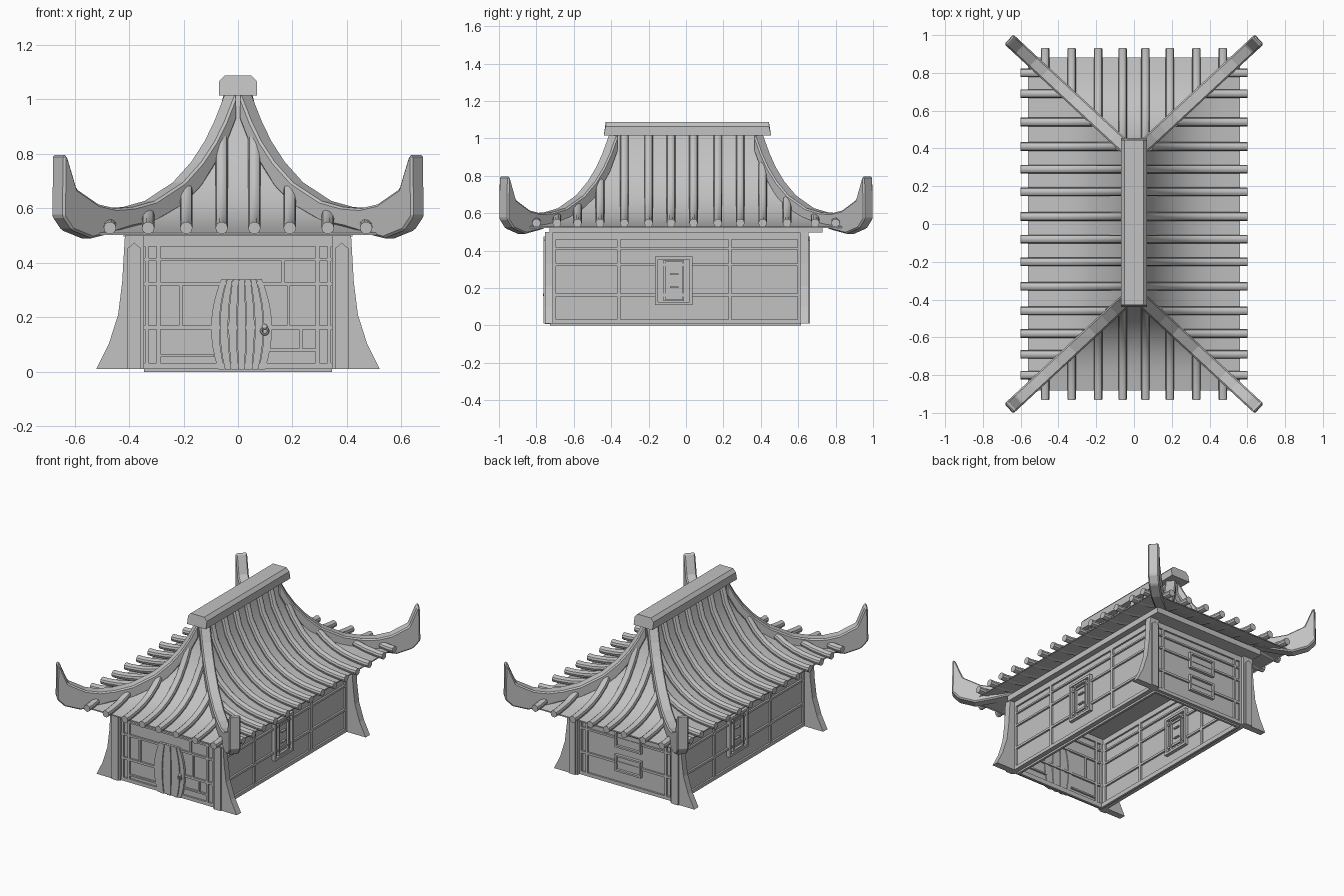
import bpy
import bmesh
from math import pi
from mathutils import Vector, Matrix

default_cube = bpy.data.objects.get("Cube")
if default_cube:
    bpy.data.objects.remove(default_cube, do_unlink=True)

stone_grey = bpy.data.materials.new("stone_grey")
stone_grey.use_nodes = True
GREY = (0.54, 0.54, 0.54, 1)
stone_grey.diffuse_color = GREY
stone_grey.node_tree.nodes["Principled BSDF"].inputs["Base Color"].default_value = GREY

X, Y, Z = Vector((1, 0, 0)), Vector((0, 1, 0)), Vector((0, 0, 1))


def finish(name, bm, smooth=False, bevel=0):
    """Turn a bmesh into a named object with the shared material."""
    bmesh.ops.recalc_face_normals(bm, faces=bm.faces)
    mesh = bpy.data.meshes.new(name)
    bm.to_mesh(mesh)
    bm.free()
    mesh.materials.append(stone_grey)
    obj = bpy.data.objects.new(name, mesh)
    bpy.context.collection.objects.link(obj)
    if bevel:
        mod = obj.modifiers.new("soft_edges", "BEVEL")
        mod.width, mod.segments, mod.limit_method = bevel, 1, "ANGLE"
    if smooth:
        shade(obj)


def select_only(obj):
    bpy.ops.object.select_all(action="DESELECT")
    obj.select_set(True)
    bpy.context.view_layer.objects.active = obj


def shade(obj):
    select_only(obj)
    bpy.ops.object.shade_smooth_by_angle(angle=pi / 5)


def add_box(bm, lo, hi):
    lo, hi = Vector(lo), Vector(hi)
    matrix = Matrix.Translation((lo + hi) / 2) @ Matrix.Diagonal((*(hi - lo), 1))
    bmesh.ops.create_cube(bm, size=1, matrix=matrix)


def add_prism(bm, points, origin, u, v, depth):
    """Extrude a profile drawn in the u, v plane, from origin along depth."""
    verts = [bm.verts.new(origin + u * a + v * b) for a, b in points]
    face = bm.faces.new(verts)
    moved = bmesh.ops.extrude_face_region(bm, geom=[face], use_keep_orig=True)
    bmesh.ops.translate(bm, vec=depth, verts=[e for e in moved["geom"] if isinstance(e, bmesh.types.BMVert)])


def add_bar(bm, along, a0, a1, z0, z1, plane, t):
    """Bar centred on a wall plane that runs along x or y."""
    if along == "x":
        add_box(bm, (a0, plane - t, z0), (a1, plane + t, z1))
    else:
        add_box(bm, (plane - t, a0, z0), (plane + t, a1, z1))


def add_frame(bm, along, a0, a1, z0, z1, plane, w, t):
    """Rectangular frame of bars lying in a wall plane."""
    for bar in ((a0, a1, z0, z0 + w), (a0, a1, z1 - w, z1),
                (a0, a0 + w, z0, z1), (a1 - w, a1, z0, z1)):
        add_bar(bm, along, *bar, plane, t)


# Wall panels, open underneath
WX, FRONT, BACK, TOP = 0.364, -0.728, 0.62, 0.5
walls = bmesh.new()
for plane in (FRONT, BACK):
    add_bar(walls, "x", -WX, WX, 0.01, TOP, plane, 0.004)
for plane in (-WX, WX):
    add_bar(walls, "y", FRONT, BACK, 0.01, TOP, plane, 0.004)
finish("wall_panels", walls)

# Inset sill touching the ground
sill = bmesh.new()
for plane in (-0.718, 0.608):
    add_bar(sill, "x", -0.345, 0.345, 0, 0.03, plane, 0.008)
for plane in (-0.337, 0.337):
    add_bar(sill, "y", -0.718, 0.608, 0, 0.03, plane, 0.008)
finish("ground_sill", sill)

# Timber rails and posts showing on both faces of each wall
timber = bmesh.new()
for z0, z1 in ((0.01, 0.033), (0.155, 0.17), (0.317, 0.33), (0.407, 0.418), (0.46, TOP)):
    for plane in (FRONT, BACK):
        add_bar(timber, "x", -0.345, 0.345, z0, z1, plane, 0.016)
    for plane in (-WX, WX):
        add_bar(timber, "y", FRONT, BACK, z0, z1, plane, 0.016)
for side in (-1, 1):
    for y in (-0.704, -0.36, 0.235, 0.604):
        add_bar(timber, "y", y - 0.009, y + 0.009, 0.01, TOP, side * WX, 0.016)
    for plane in (FRONT, BACK):
        for x in (0.292, 0.335):
            add_bar(timber, "x", side * x - 0.007, side * x + 0.007, 0.01, TOP, plane, 0.016)
finish("wall_timbers", timber)

# Front wall block seams
seams = bmesh.new()
for x, z0, z1 in ((0.165, 0.33, 0.41), (-0.21, 0.17, 0.32), (0.185, 0.17, 0.32), (0.23, 0.08, 0.16)):
    add_bar(seams, "x", x - 0.006, x + 0.006, z0, z1, FRONT, 0.016)
for x0, x1, z in ((-0.29, -0.09, 0.06), (0.11, 0.29, 0.08)):
    add_bar(seams, "x", x0, x1, z - 0.005, z + 0.005, FRONT, 0.016)
finish("front_block_seams", seams)

# Back wall raised panels
panels = bmesh.new()
for z in (0.16, 0.32):
    add_frame(panels, "x", -0.115, 0.08, z - 0.055, z + 0.055, BACK, 0.012, 0.024)
    add_bar(panels, "x", -0.1, 0.065, z - 0.04, z + 0.04, BACK, 0.012)
finish("back_panels", panels)

# Side windows with lattice, the right one set a little further back
windows = bmesh.new()
for plane, y in ((-WX, -0.005), (WX, -0.065)):
    add_frame(windows, "y", y - 0.1, y + 0.1, 0.11, 0.37, plane, 0.016, 0.027)
    add_frame(windows, "y", y - 0.055, y + 0.055, 0.13, 0.35, plane, 0.01, 0.024)
    add_bar(windows, "y", y - 0.084, y + 0.084, 0.12, 0.36, plane, 0.008)
    for z in (0.2, 0.27):
        add_bar(windows, "y", y - 0.02, y + 0.025, z, z + 0.008, plane, 0.022)
finish("side_windows", windows)

# Barrel-shaped plank door
DOOR_X, PLANKS, STEPS = 0.013, 7, 8


def door_half(z):
    return 0.113 - 0.032 * ((z - 0.16) / 0.165) ** 2


heights = [0.008 + 0.332 * i / STEPS for i in range(STEPS + 1)]
door = bmesh.new()
for p in range(PLANKS):
    a, b = 2 * p / PLANKS - 0.99, 2 * (p + 1) / PLANKS - 1.01
    outline = [(a * door_half(z), z) for z in heights] + [(b * door_half(z), z) for z in reversed(heights)]
    add_prism(door, outline, X * DOOR_X + Y * (FRONT - 0.02 - 0.005 * (p % 2)), X, Z, Y * 0.03)
finish("door_planks", door)
bpy.ops.mesh.primitive_torus_add(location=(0.098, -0.758, 0.15), rotation=(pi / 2, 0, 0), major_radius=0.013,
                                 minor_radius=0.004, major_segments=16, minor_segments=6)
ring = bpy.context.object
ring.name = "door_ring"
ring.data.materials.append(stone_grey)
bpy.ops.mesh.primitive_uv_sphere_add(segments=12, ring_count=8, radius=0.01, location=(0.098, -0.756, 0.165))
knob = bpy.context.object
knob.name = "door_knob"
knob.data.materials.append(stone_grey)

# Flared corner buttresses with a round-topped facing strip
FLARE = [(0.345, 0.01), (0.52, 0.01), (0.475, 0.1), (0.44, 0.21), (0.425, 0.33), (0.415, TOP), (0.345, TOP)]
STRIP = [(0.357, 0.01), (0.405, 0.01), (0.405, 0.455), (0.393, 0.463), (0.381, 0.475), (0.369, 0.463), (0.357, 0.455)]
for tag, y0, face in (("front", -0.755, -0.763), ("back", 0.61, 0.643)):
    for side, s in (("left", 1), ("right", -1)):
        bm = bmesh.new()
        add_prism(bm, FLARE, Y * y0, X * s, Z, Y * 0.045)
        add_prism(bm, STRIP, Y * face, X * s, Z, Y * 0.02)
        finish(f"{tag}_{side}_buttress", bm)

# Roof: four slopes following one curved profile, end slopes sagging slightly
PROFILE = [(0.025, 1.02), (0.06, 0.88), (0.12, 0.77), (0.19, 0.68), (0.26, 0.62),
           (0.33, 0.58), (0.4, 0.555), (0.47, 0.54), (0.56, 0.53)]
SAG = 0.02


def hip_y(x):
    return 0.41 + 0.926 * (x - 0.05)


def hip_x(y):
    return 0.05 + (y - 0.41) / 0.926


def roof_z(x):
    for (xa, za), (xb, zb) in zip(PROFILE, PROFILE[1:]):
        if x <= xb:
            return za + (zb - za) * (x - xa) / (xb - xa)
    return PROFILE[-1][1]


roof = bmesh.new()
for s in (-1, 1):
    for sag, corners in ((0, ((s, -1), (s, 1))), (SAG, ((-1, s), (1, s)))):
        rows = [[roof.verts.new((cx * x, cy * hip_y(x), z - sag * x / 0.56)) for cx, cy in corners]
                for x, z in PROFILE + [(0.56, 0.522)]]
        for (a, b), (c, d) in zip(rows, rows[1:]):
            roof.faces.new((a, b, d, c))
finish("roof_slopes", roof, smooth=True)
plate = bmesh.new()
add_box(plate, (-0.42, -0.73, 0.497), (0.42, 0.73, 0.535))
finish("eave_plate", plate)

# Round tile ribs running down every slope
curve = bpy.data.curves.new("tile_ribs", "CURVE")
curve.dimensions = "3D"
curve.bevel_depth, curve.bevel_resolution, curve.use_fill_caps = 0.023, 3, True


def add_rib(start, end, sag, place):
    """Rib following the roof profile between two profile distances."""
    xs = [start] + [x for x, z in PROFILE if start + 0.01 < x < end - 0.06] + [end - 0.04, end]
    spline = curve.splines.new("POLY")
    spline.points.add(len(xs) - 1)
    for point, x in zip(spline.points, xs):
        point.co = (*place(x), roof_z(x) + 0.018 - sag * x / end, 1)


for s in (-1, 1):
    for y in (-0.8, -0.69, -0.58, -0.46, -0.33, -0.2, -0.08, 0.04, 0.17, 0.29, 0.41, 0.54, 0.69, 0.8):
        add_rib(max(0.03, hip_x(abs(y)) + 0.03), 0.6, 0, lambda x: (s * x, y))
    for x0 in (-0.47, -0.33, -0.19, -0.06, 0.06, 0.19, 0.33, 0.47):
        add_rib(abs(x0) + 0.015, hip_x(0.93), SAG, lambda x: (x0, s * hip_y(x)))
ribs = bpy.data.objects.new("tile_ribs", curve)
bpy.context.collection.objects.link(ribs)
select_only(ribs)
bpy.ops.object.convert(target="MESH")
ribs = bpy.context.object
ribs.data.materials.clear()
ribs.data.materials.append(stone_grey)
shade(ribs)

# Upswept hip beams ending in horns
HORN = [(-0.04, 1.03), (0.03, 0.92), (0.09, 0.845), (0.17, 0.77), (0.28, 0.695), (0.45, 0.627), (0.58, 0.605),
        (0.69, 0.6), (0.79, 0.615), (0.92, 0.67), (0.98, 0.793), (1, 0.797), (1.005, 0.57), (0.95, 0.52), (0.83, 0.49),
        (0.7, 0.51), (0.6, 0.53), (0.45, 0.55), (0.28, 0.61), (0.17, 0.68), (0.03, 0.82), (-0.04, 0.93)]
for end, sy in (("front", -1), ("back", 1)):
    for side, sx in (("left", 1), ("right", -1)):
        run = Vector((sx * 0.61, sy * 0.565, 0))
        across = run.cross(Z).normalized() * 0.07
        bm = bmesh.new()
        add_prism(bm, HORN, Vector((sx * 0.05, sy * 0.41, 0)) - across / 2, run, Z, across)
        finish(f"{end}_{side}_hip_beam", bm, bevel=0.008)

# Chamfered ridge cap
ridge = bmesh.new()
CAP = [(-0.07, 1.015), (0.07, 1.015), (0.07, 1.065), (0.05, 1.087), (-0.05, 1.087), (-0.07, 1.065)]
add_prism(ridge, CAP, Y * -0.44, X, Z, Y * 0.895)
for v in ridge.verts:
    if v.co.z > 1.05:
        v.co.y *= 0.975
finish("ridge_cap", ridge)
